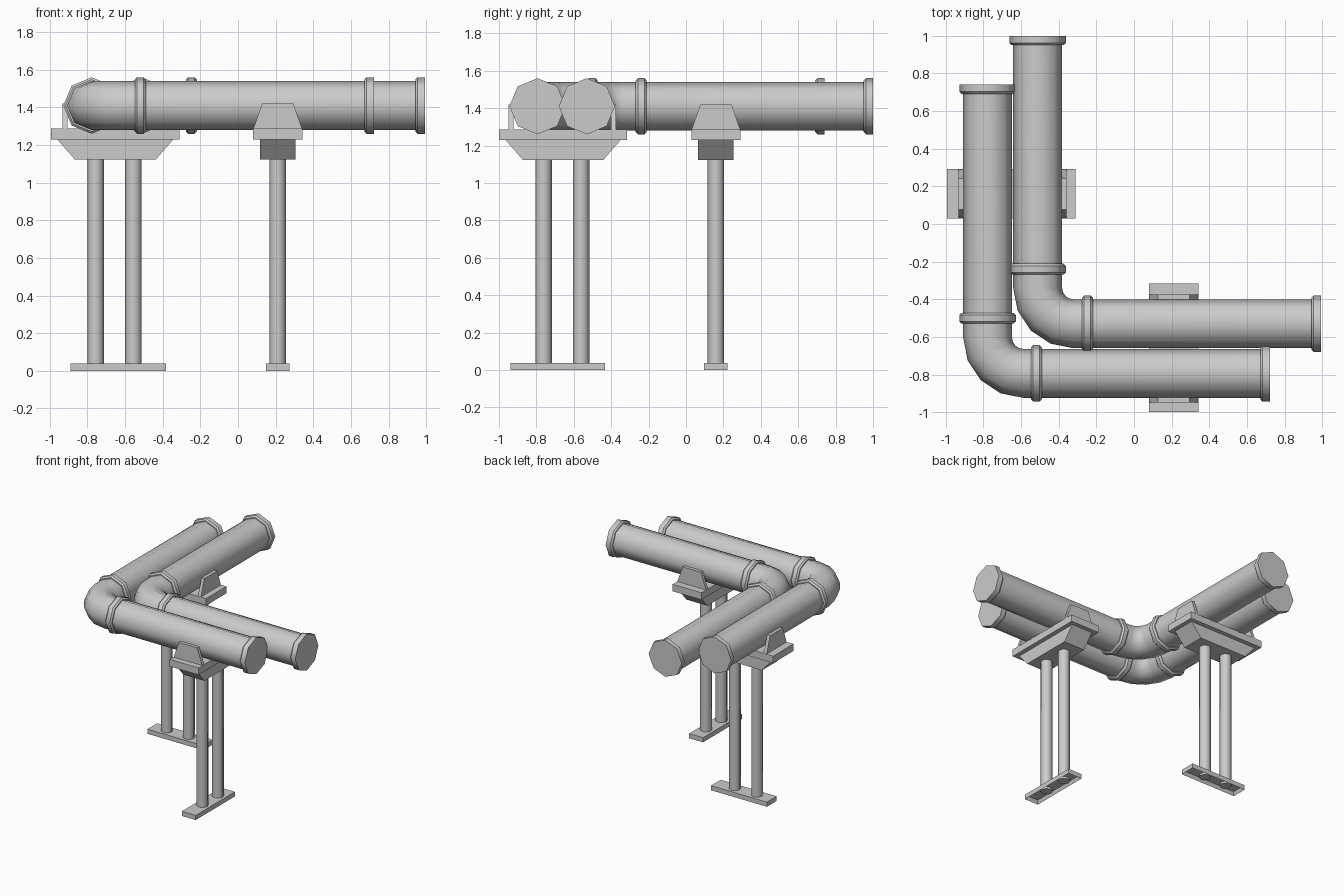
import bpy, bmesh, math
from mathutils import Vector

if "Cube" in bpy.data.objects:
    bpy.data.objects.remove(bpy.data.objects["Cube"])

grey = bpy.data.materials.new("plain grey")
grey.diffuse_color = (0.6, 0.6, 0.6, 1)
grey.use_nodes = True
grey.node_tree.nodes["Principled BSDF"].inputs["Base Color"].default_value = grey.diffuse_color
Z = 1.41            # pipe axis height
R, RF = 0.13, 0.15  # pipe and flange radius


def finish(name, bm):
    bmesh.ops.recalc_face_normals(bm, faces=bm.faces)
    me = bpy.data.meshes.new(name)
    bm.to_mesh(me)
    bm.free()
    me.materials.append(grey)
    ob = bpy.data.objects.new(name, me)
    bpy.context.collection.objects.link(ob)
    return ob


def sweep(name, rings, sharp=True, caps=(True, True), n=8):
    """Skin octagonal rings given as (centre, tangent, radius)."""
    bm = bmesh.new()
    loops = []
    for c, t, r in rings:
        t = Vector(t).normalized()
        up = Vector((0, 0, 1)) if abs(t.z) < 0.5 else Vector((1, 0, 0))
        side = t.cross(up)
        loops.append([bm.verts.new(Vector(c) + r * (side * math.cos(2 * math.pi * k / n)
                      + up * math.sin(2 * math.pi * k / n))) for k in range(n)])
    for a, b in zip(loops, loops[1:]):
        for k in range(n):
            j = (k + 1) % n
            bm.faces.new((a[k], a[j], b[j], b[k])).smooth = True
    for use, lp in zip(caps, (loops[0], loops[-1])):
        if use:
            bm.faces.new(lp)
    for lp in (loops if sharp else (loops[0], loops[-1])):
        for k in range(n):
            bm.edges.get((lp[k], lp[(k + 1) % n])).smooth = False
    return finish(name, bm)


def flange(name, c, axis, w, end=False):
    """Chamfered collar from c along axis; an end collar keeps its outer rim square."""
    a, c = Vector(axis), Vector(c)
    ch = 0.012
    prof = [(0, R - 0.005), (0, RF - ch), (ch, RF)]
    prof += [(w, RF)] if end else [(w - ch, RF), (w, RF - ch), (w, R - 0.005)]
    sweep(name, [(c + a * d, a, r) for d, r in prof], caps=(False, end))


def pipe(name, px, py, x_end, y_end, fx, fy):
    # bent pipe: run along y, four-segment elbow, run along x
    br = 0.19
    cx, cy = px + br, py + br
    rings = [((px, y_end - 0.01, Z), (0, -1, 0), R)]
    for i in range(5):
        a = math.pi + i * math.pi / 8
        rings.append(((cx + br * math.cos(a), cy + br * math.sin(a), Z),
                      (-math.sin(a), math.cos(a), 0), R))
    rings.append(((x_end - 0.01, py, Z), (1, 0, 0), R))
    sweep(name, rings, sharp=False, caps=(False, False))
    # collars at the elbow and at the closed ends
    flange(name + "_elbow_collar_x", (fx, py, Z), (1, 0, 0), 0.058)
    flange(name + "_elbow_collar_y", (px, fy, Z), (0, 1, 0), 0.058)
    flange(name + "_end_collar_x", (x_end - 0.052, py, Z), (1, 0, 0), 0.052, True)
    flange(name + "_end_collar_y", (px, y_end - 0.05, Z), (0, 1, 0), 0.05, True)


def prism(name, lo, hi, put, open_bottom=False):
    """Block between two rectangles (u0, u1, v0, v1, z)."""
    bm = bmesh.new()
    vs = []
    for u0, u1, v0, v1, z in (lo, hi):
        vs.append([bm.verts.new(put(u, v, z)) for u, v in
                   ((u0, v0), (u1, v0), (u1, v1), (u0, v1))])
    a, b = vs
    bottom = bm.faces.new(a)
    bm.faces.new(b)
    for k in range(4):
        j = (k + 1) % 4
        bm.faces.new((a[k], a[j], b[j], b[k]))
    bmesh.ops.recalc_face_normals(bm, faces=bm.faces)
    if open_bottom:
        # hollow underside
        bmesh.ops.inset_region(bm, faces=[bottom], thickness=0.018)
        for v in bottom.verts:
            v.co.z += 0.028
    return finish(name, bm)


def support(name, put, uc, vc, up, uf):
    # hollow foot, two posts, tapered bracket, top plate, two cheek plates
    prism(name + "_foot", (uf - 0.253, uf + 0.253, vc - 0.063, vc + 0.063, 0),
          (uf - 0.253, uf + 0.253, vc - 0.063, vc + 0.063, 0.038), put, True)
    for i, s in enumerate((-1, 1)):
        u = uc - 0.004 + s * 0.1
        sweep(f"{name}_post_{i + 1}", [(put(u, vc, 0.012), (0, 0, 1), 0.044),
                                       (put(u, vc, 1.13), (0, 0, 1), 0.044)])
        a, b = sorted((up + s * 0.261, up + s * 0.287))
        prism(f"{name}_cheek_{i + 1}", (a, b, vc - 0.13, vc + 0.13, 1.285),
              (a, b, vc - 0.083, vc + 0.083, 1.42), put)
    prism(name + "_bracket", (uc - 0.215, uc + 0.215, vc - 0.095, vc + 0.095, 1.123),
          (uc - 0.308, uc + 0.308, vc - 0.095, vc + 0.095, 1.23), put)
    prism(name + "_plate", (uc - 0.342, uc + 0.342, vc - 0.131, vc + 0.131, 1.23),
          (uc - 0.342, uc + 0.342, vc - 0.131, vc + 0.131, 1.287), put)


pipe("outer_pipe", -0.778, -0.794, 0.723, 0.741, -0.548, -0.53)
pipe("inner_pipe", -0.512, -0.53, 0.994, 1.0, -0.277, -0.269)
support("left_support", lambda u, v, z: Vector((u, v, z)), -0.652, 0.16, -0.645, -0.636)
support("front_support", lambda u, v, z: Vector((v, u, z)), -0.657, 0.211, -0.662, -0.685)
